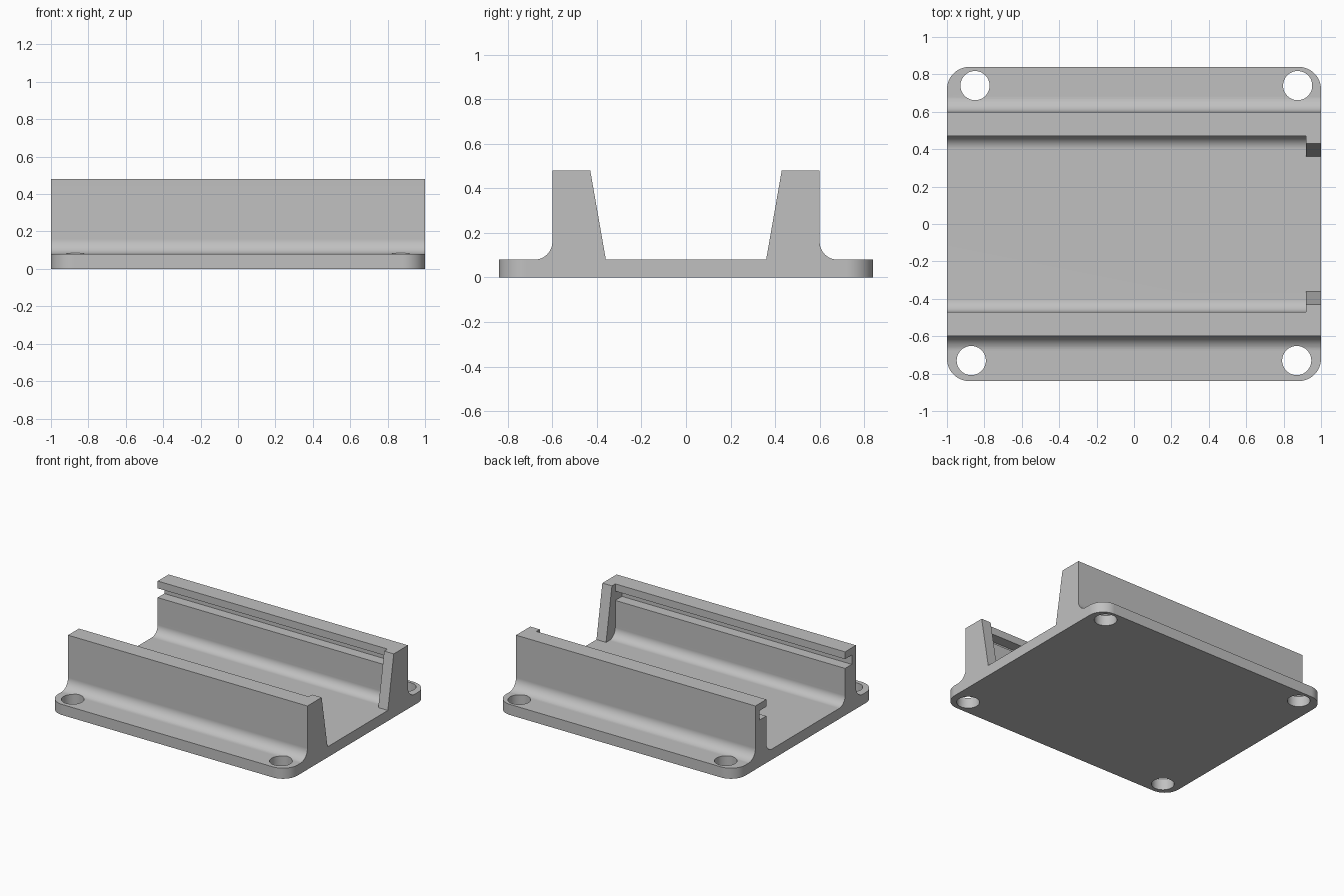
import bpy, bmesh, math

cube = bpy.data.objects.get("Cube")
if cube:
    bpy.data.objects.remove(cube, do_unlink=True)

FLOOR, TOP = 0.08, 0.48

grey = bpy.data.materials.new("plain grey")
grey.use_nodes = True
colour = (0.53, 0.53, 0.53, 1)
grey.diffuse_color = colour
grey.node_tree.nodes["Principled BSDF"].inputs["Base Color"].default_value = colour


def arc(cy, cz, r, start, end, steps=10):
    angles = [math.radians(start + (end - start) * i / steps) for i in range(steps + 1)]
    return [(cy + r * math.cos(a), cz + r * math.sin(a)) for a in angles]


def extrude_profile(name, half, x0, x1, round_corners=0):
    """Mirror a half cross-section in y and sweep it along x."""
    points = half + [(-y, z) for y, z in reversed(half)]
    bm = bmesh.new()
    face = bm.faces.new([bm.verts.new((x0, y, z)) for y, z in points])
    swept = bmesh.ops.extrude_face_region(bm, geom=[face])
    verts = [v for v in swept["geom"] if isinstance(v, bmesh.types.BMVert)]
    bmesh.ops.translate(bm, verts=verts, vec=(x1 - x0, 0, 0))
    if round_corners:
        edge_y = max(y for y, z in half)
        corners = [e for e in bm.edges
                   if all(abs(abs(v.co.y) - edge_y) < 1e-4 for v in e.verts)
                   and abs(e.verts[0].co.z - e.verts[1].co.z) > 0.01]
        bmesh.ops.bevel(bm, geom=corners, offset=round_corners, segments=12,
                        profile=0.5, affect='EDGES')
    bmesh.ops.recalc_face_normals(bm, faces=bm.faces)
    mesh = bpy.data.meshes.new(name)
    bm.to_mesh(mesh)
    bm.free()
    mesh.materials.append(grey)
    obj = bpy.data.objects.new(name, mesh)
    bpy.context.collection.objects.link(obj)
    return obj


def cut(target, cutter):
    """Subtract the cutter, then discard it."""
    cutter.hide_render = True
    mod = target.modifiers.new("cut", 'BOOLEAN')
    mod.operation, mod.solver, mod.object = 'DIFFERENCE', 'EXACT', cutter
    bpy.context.view_layer.objects.active = target
    bpy.ops.object.modifier_apply(modifier=mod.name)
    bpy.data.objects.remove(cutter, do_unlink=True)


# Mounting plate with raised body and outer fillets
outline = [(0.84, 0), (0.84, FLOOR)]
outline += reversed(arc(0.68, 0.16, 0.08, 180, 270))
outline += [(0.6, TOP)]
bracket = extrude_profile("rail_bracket", outline, -1, 1, round_corners=0.12)

# Main channel with inner fillets and a slot in each wall
channel = arc(0.4, 0.15, 0.07, -90, 0)
channel += [(0.47, 0.355), (0.55, 0.355), (0.55, 0.425), (0.47, 0.425), (0.47, 0.6)]
cut(bracket, extrude_profile("channel_cutter", channel, -1.1, 0.92))

# Narrower tapered opening between the end stops
opening = [(0.36, FLOOR), (0.451, 0.6)]
cut(bracket, extrude_profile("opening_cutter", opening, 0.8, 1.1))

# Corner screw holes
for x, y in [(-0.85, 0.74), (0.875, 0.74), (-0.87, -0.73), (0.87, -0.73)]:
    bpy.ops.mesh.primitive_cylinder_add(vertices=48, radius=0.078, depth=0.6, location=(x, y, 0))
    hole = bpy.context.object
    hole.name = "hole_cutter"
    hole.data.materials.append(grey)
    cut(bracket, hole)

# Smooth fillets, crisp corners
bpy.ops.object.select_all(action='DESELECT')
bracket.select_set(True)
bpy.context.view_layer.objects.active = bracket
bpy.ops.object.shade_smooth_by_angle(angle=math.radians(30))
weighted = bracket.modifiers.new("weighted_normals", 'WEIGHTED_NORMAL')
weighted.keep_sharp = True
